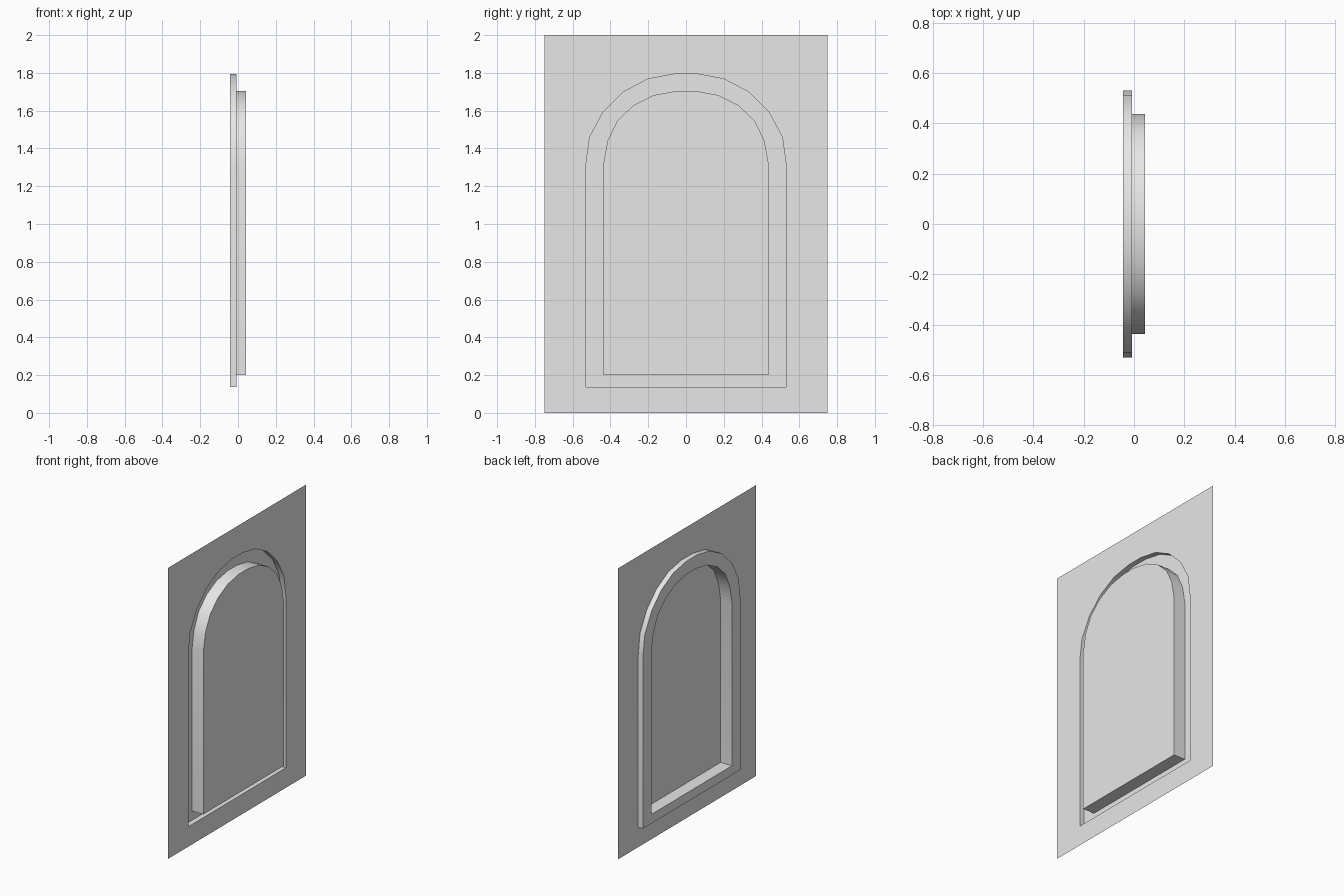
import bpy, bmesh, math

cube = bpy.data.objects.get("Cube")
if cube:
    bpy.data.objects.remove(cube, do_unlink=True)

GREY = (0.8, 0.8, 0.8, 1.0)
mat = bpy.data.materials.new("plain grey")
mat.use_nodes = True
mat.diffuse_color = GREY
mat.node_tree.nodes["Principled BSDF"].inputs["Base Color"].default_value = GREY

# Depths of the three flat levels
WALL_X, RIM_X, PANEL_X = -0.007, -0.043, 0.043

# Half outlines (y, z) from bottom centre round to top centre
WALL = [(0, 0), (0.75, 0), (0.75, 2), (0, 2)]
OUTER = [(0, 0.137), (0.53, 0.137), (0.53, 1.31), (0.51, 1.46), (0.437, 1.595),
         (0.33, 1.70), (0.20, 1.768), (0.06, 1.794), (0, 1.794)]
INNER = [(0, 0.20), (0.437, 0.20), (0.437, 1.32), (0.415, 1.44), (0.365, 1.545),
         (0.28, 1.627), (0.17, 1.682), (0.05, 1.704), (0, 1.704)]


def at(outline, x):
    return [(x, y, z) for y, z in outline]


def loft(a, b):
    """Quads joining two matching outlines."""
    return [(a[i], a[i + 1], b[i + 1], b[i]) for i in range(len(a) - 1)]


def make_part(name, polygons):
    """Build half a part, mirror it across y = 0 and shade it."""
    bm = bmesh.new()
    for poly in polygons:
        bm.faces.new([bm.verts.new(p) for p in poly])
    bmesh.ops.remove_doubles(bm, verts=bm.verts, dist=0.0001)
    mesh = bpy.data.meshes.new(name)
    bm.to_mesh(mesh)
    bm.free()
    mesh.materials.append(mat)
    obj = bpy.data.objects.new(name, mesh)
    bpy.context.collection.objects.link(obj)
    bpy.ops.object.select_all(action='DESELECT')
    obj.select_set(True)
    bpy.context.view_layer.objects.active = obj
    bpy.ops.object.shade_smooth_by_angle(angle=math.radians(40))
    mirror = obj.modifiers.new("mirror", 'MIRROR')
    mirror.use_axis = (False, True, False)
    mirror.use_clip = True
    return obj


# Flat wall sheet with the arched opening
make_part("wall_sheet", [at(WALL, WALL_X) + at(OUTER, WALL_X)[::-1]])

# Sunken arched channel: its side and its floor
make_part("arch_channel", loft(at(OUTER, WALL_X), at(OUTER, RIM_X))
          + loft(at(OUTER, RIM_X), at(INNER, RIM_X)))

# Raised arched panel: its side and its face
make_part("arch_panel", loft(at(INNER, RIM_X), at(INNER, PANEL_X))
          + [at(INNER, PANEL_X)])
